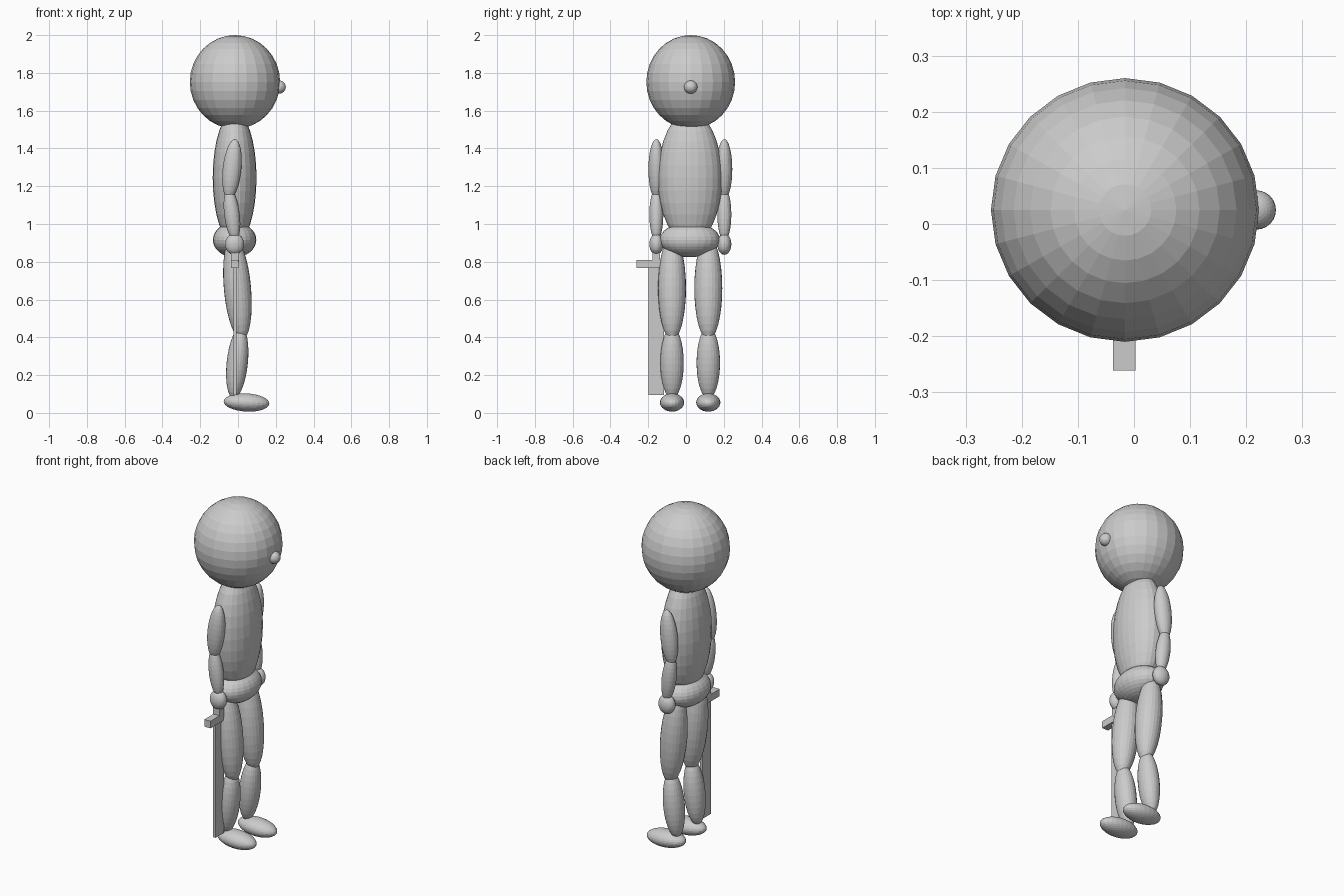
import bpy, math
from mathutils import Matrix

if "Cube" in bpy.data.objects:
    bpy.data.objects.remove(bpy.data.objects["Cube"])

grey = bpy.data.materials.new("plain_grey")
grey.diffuse_color = (0.6, 0.6, 0.6, 1)
grey.use_nodes = True
grey.node_tree.nodes["Principled BSDF"].inputs["Base Color"].default_value = grey.diffuse_color

CX, CY = -0.016, 0.025   # body axis


def finish(name, matrix):
    ob = bpy.context.object
    ob.name = name
    ob.data.transform(matrix)
    ob.data.materials.append(grey)
    return ob


def ellipsoid(name, loc, radii, tilt=0):
    """Faceted ellipsoid, tilted about the y axis (degrees, top towards +x)."""
    bpy.ops.mesh.primitive_uv_sphere_add(segments=24, ring_count=16, radius=1)
    return finish(name, Matrix.Translation(loc)
                  @ Matrix.Rotation(math.radians(tilt), 4, 'Y')
                  @ Matrix.Diagonal((*radii, 1)))


def box(name, loc, size):
    bpy.ops.mesh.primitive_cube_add(size=1)
    return finish(name, Matrix.Translation(loc) @ Matrix.Diagonal((*size, 1)))


# Head, nose and trunk
ellipsoid("head", (CX, CY, 1.752), (0.239, 0.235, 0.248))
ellipsoid("nose", (0.218, CY, 1.725), (0.035, 0.035, 0.035))
ellipsoid("torso", (-0.018, 0.021, 1.245), (0.116, 0.17, 0.35))
ellipsoid("pelvis", (-0.018, 0.02, 0.916), (0.115, 0.16, 0.092))

# Limbs, one set per side
for side, arm_y, leg_y in (("right", -0.157, -0.074), ("left", 0.203, 0.118)):
    ellipsoid(side + "_upper_arm", (-0.032, arm_y, 1.29), (0.049, 0.042, 0.16), 6)
    ellipsoid(side + "_forearm", (-0.032, arm_y, 1.05), (0.041, 0.037, 0.14), -7)
    ellipsoid(side + "_hand", (-0.018, arm_y, 0.893), (0.05, 0.037, 0.056))
    ellipsoid(side + "_thigh", (-0.003, leg_y, 0.66), (0.072, 0.074, 0.275), -5)
    ellipsoid(side + "_shin", (-0.004, leg_y, 0.265), (0.056, 0.062, 0.19), 6)
    ellipsoid(side + "_foot", (0.045, leg_y, 0.055), (0.121, 0.064, 0.048), 3)

# Sword held point down in the right hand
SY = -0.157
box("sword_blade", (-0.017, SY, 0.44), (0.016, 0.082, 0.69))
box("sword_guard", (-0.017, SY, 0.789), (0.04, 0.208, 0.042))
box("sword_grip", (-0.017, SY, 0.86), (0.042, 0.04, 0.12))
